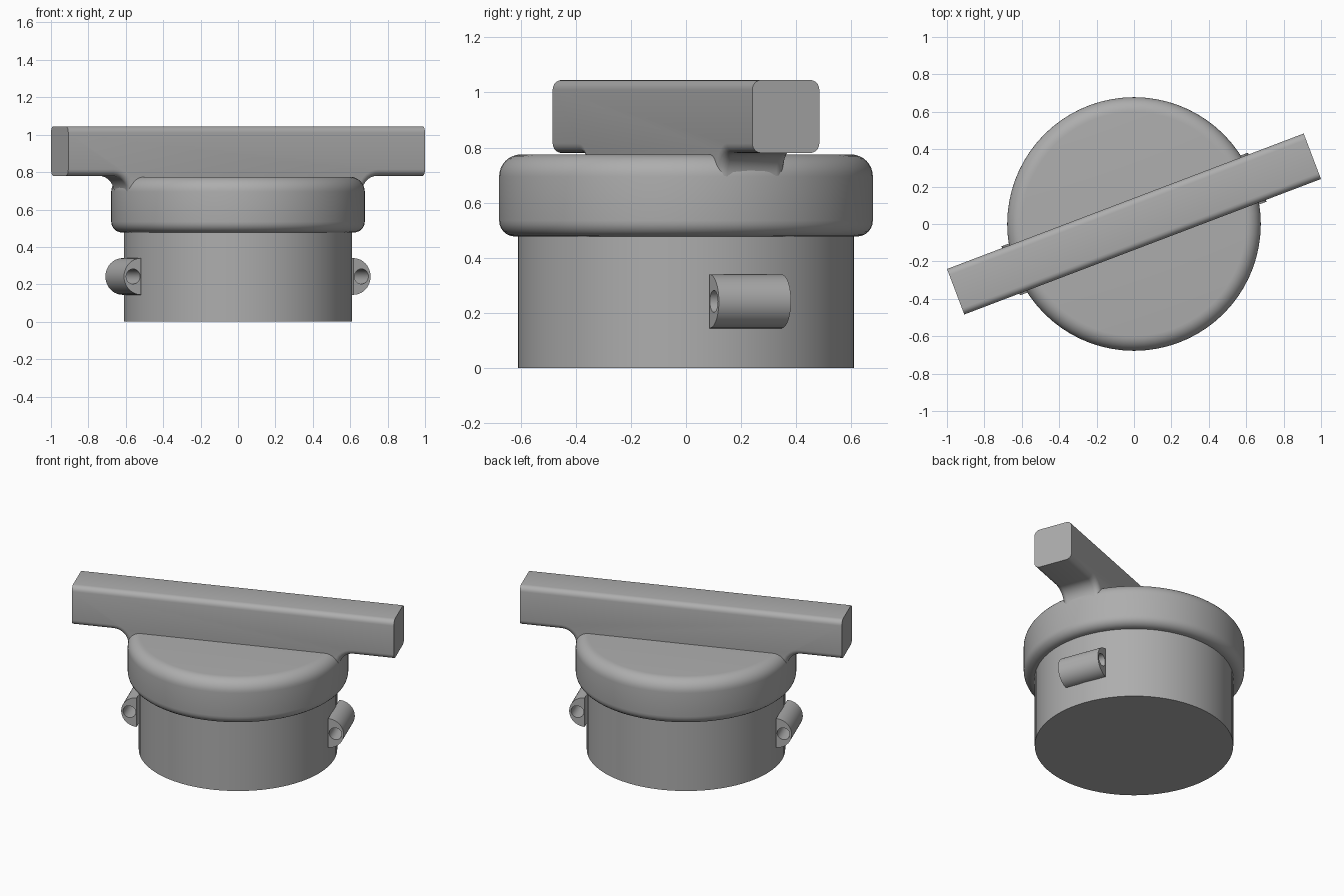
import bpy, bmesh, math
from math import sin, cos, pi, radians
from mathutils import Matrix

cube = bpy.data.objects.get("Cube")
if cube:
    bpy.data.objects.remove(cube, do_unlink=True)

TURN = radians(20.8)          # handle and lugs share this heading
GREY = (0.42, 0.42, 0.42, 1)
grey = bpy.data.materials.new("plain grey")
grey.use_nodes = True
grey.diffuse_color = GREY
grey.node_tree.nodes["Principled BSDF"].inputs["Base Color"].default_value = GREY


def finish(name, bm, turn=0.0):
    bmesh.ops.recalc_face_normals(bm, faces=bm.faces)
    mesh = bpy.data.meshes.new(name)
    bm.to_mesh(mesh)
    bm.free()
    mesh.materials.append(grey)
    obj = bpy.data.objects.new(name, mesh)
    bpy.context.collection.objects.link(obj)
    obj.rotation_euler.z = turn
    bpy.ops.object.select_all(action='DESELECT')
    obj.select_set(True)
    bpy.context.view_layer.objects.active = obj
    bpy.ops.object.shade_smooth_by_angle(angle=radians(35))
    return obj


def arc(cx, cz, r, start, end, steps):
    angles = [radians(start + (end - start) * i / steps) for i in range(steps + 1)]
    return [(cx + r * cos(a), cz + r * sin(a)) for a in angles]


def lathe(name, profile, sides=72):
    """Stack rings of (radius, height) and close both ends."""
    bm = bmesh.new()
    rings = [[bm.verts.new((r * cos(2 * pi * i / sides), r * sin(2 * pi * i / sides), z))
              for i in range(sides)] for r, z in profile]
    for low, high in zip(rings, rings[1:]):
        for i in range(sides):
            j = (i + 1) % sides
            bm.faces.new((low[i], low[j], high[j], high[i]))
    bm.faces.new(rings[0])
    bm.faces.new(rings[-1])
    return finish(name, bm)


def extrude_across(bm, faces, depth):
    moved = bmesh.ops.extrude_face_region(bm, geom=faces)["geom"]
    bmesh.ops.translate(bm, vec=(0, depth, 0),
                        verts=[v for v in moved if isinstance(v, bmesh.types.BMVert)])


# Body and rounded cap
lathe("body", [(0.61, 0), (0.61, 0.5)])
lathe("cap", arc(0.62, 0.535, 0.058, -90, 0, 6) + arc(0.598, 0.695, 0.08, 0, 90, 8))

# Bar handle with concave webs running down into the cap rim
HALF, WIDE = 1.02, 0.13
side = [(HALF, 1.045), (HALF, 0.78)] + arc(0.76, 0.69, 0.09, 90, 180, 7) + [(0.6, 0.66)]
outline = side + [(-u, z) for u, z in reversed(side)]
bm = bmesh.new()
face = bm.faces.new([bm.verts.new((u, -WIDE, z)) for u, z in outline])
extrude_across(bm, [face], 2 * WIDE)
long_edges = [e for e in bm.edges
              if abs(e.verts[0].co.y - e.verts[1].co.y) < 0.01
              and not all(abs(v.co.x) > HALF - 0.01 and v.co.x * e.verts[0].co.x > 0
                          for v in e.verts)]
bmesh.ops.bevel(bm, geom=long_edges, offset=0.035, segments=5, profile=0.5,
                affect='EDGES', clamp_overlap=False)
finish("handle", bm, TURN)

# Half-round hinge lugs with a pin hole through each
for name, turn in (("left_lug", TURN), ("right_lug", TURN + pi)):
    bm = bmesh.new()
    loops = [arc(0.607, 0.242, 0.098, -90, 90, 20),
             arc(0.653, 0.242, 0.04, 0, 360, 24)[:-1]]
    edges = []
    for loop in loops:
        vs = [bm.verts.new((u, -0.14, z)) for u, z in loop]
        edges += [bm.edges.new((vs[i - 1], vs[i])) for i in range(len(vs))]
    bmesh.ops.triangle_fill(bm, edges=edges, use_beauty=True)
    extrude_across(bm, bm.faces[:], 0.28)
    finish(name, bm, turn)
